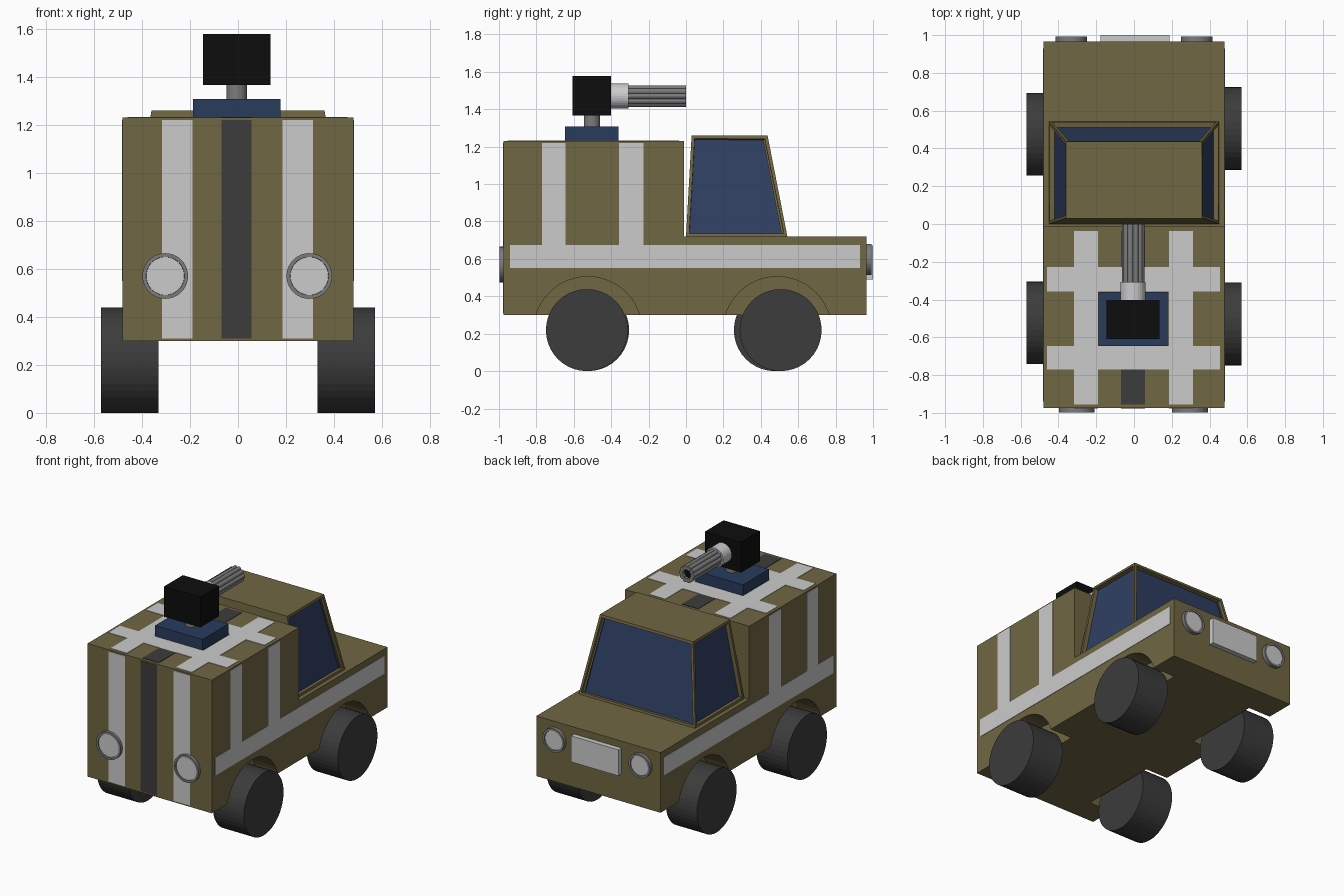
import bpy, bmesh, math
from mathutils import Matrix, Vector

if "Cube" in bpy.data.objects:
    bpy.data.objects.remove(bpy.data.objects["Cube"])


def mat(name, rgb):
    m = bpy.data.materials.new(name)
    m.diffuse_color = (*rgb, 1)
    m.use_nodes = True
    m.node_tree.nodes["Principled BSDF"].inputs["Base Color"].default_value = m.diffuse_color
    return m


KHAKI = mat("khaki", (0.165, 0.135, 0.055))
GLASS = mat("glass", (0.028, 0.05, 0.125))
NAVY = mat("navy", (0.022, 0.045, 0.11))
LIGHT = mat("light_grey", (0.6, 0.6, 0.6))
MID = mat("mid_grey", (0.2, 0.2, 0.2))
DARK = mat("dark_grey", (0.045, 0.045, 0.045))
BLACK = mat("black", (0.004, 0.004, 0.004))


def finish(name, bm, *mats):
    bmesh.ops.recalc_face_normals(bm, faces=bm.faces)
    me = bpy.data.meshes.new(name)
    bm.to_mesh(me)
    bm.free()
    for m in mats:
        me.materials.append(m)
    ob = bpy.data.objects.new(name, me)
    bpy.context.collection.objects.link(ob)
    return ob


def add_box(bm, x, y, z):
    c = [(a + b) / 2 for a, b in (x, y, z)]
    s = [b - a for a, b in (x, y, z)]
    bmesh.ops.create_cube(bm, size=1, matrix=Matrix.Translation(c) @ Matrix.Diagonal((*s, 1)))


def boxes(name, specs, m):
    bm = bmesh.new()
    for s in specs:
        add_box(bm, *s)
    return finish(name, bm, m)


def add_cyl(bm, centre, r, length, axis, seg=32):
    rot = Vector((0, 0, 1)).rotation_difference(Vector(axis)).to_matrix().to_4x4()
    bmesh.ops.create_cone(bm, cap_ends=True, segments=seg, radius1=r, radius2=r,
                          depth=length, matrix=Matrix.Translation(centre) @ rot)


def cylinder(name, centre, r, length, axis, m, seg=32):
    bm = bmesh.new()
    add_cyl(bm, centre, r, length, axis, seg)
    return finish(name, bm, m)


# Body: side profile extruded across the width
W, FRONT, BACK, BOX_END = 0.48, -0.975, 0.966, -0.012
FLOOR, HOOD, ROOF = 0.30, 0.72, 1.23
profile = [(FRONT, FLOOR), (BACK, FLOOR), (BACK, HOOD),
           (BOX_END, HOOD), (BOX_END, ROOF), (FRONT, ROOF)]
bm = bmesh.new()
face = bm.faces.new([bm.verts.new((-W, y, z)) for y, z in profile])
ext = bmesh.ops.extrude_face_region(bm, geom=[face])["geom"]
bmesh.ops.translate(bm, vec=(2 * W, 0, 0), verts=[v for v in ext if isinstance(v, bmesh.types.BMVert)])
body = finish("body", bm, KHAKI)

# Wheel wells cut into both sides
bm = bmesh.new()
for s in (-1, 1):
    for y in (-0.525, 0.488):
        add_cyl(bm, (s * 0.45, y, 0.215), 0.29, 0.28, (1, 0, 0), 48)
cutter = finish("wheel_well_cutter", bm, KHAKI)
cutter.hide_render = True
mod = body.modifiers.new("wells", "BOOLEAN")
mod.operation, mod.solver, mod.object = "DIFFERENCE", "EXACT", cutter
bpy.context.view_layer.objects.active = body
bpy.ops.object.modifier_apply(modifier=mod.name)
bpy.data.objects.remove(cutter)

# Cab: tapered block with recessed windows on the sides and windscreen
bm = bmesh.new()
rings = []
for x, y0, y1, z in ((0.45, 0.0, 0.542, HOOD), (0.36, 0.03, 0.436, 1.26)):
    rings.append([bm.verts.new(p) for p in ((-x, y0, z), (x, y0, z), (x, y1, z), (-x, y1, z))])
low, top = rings
bm.faces.new(low[::-1])
bm.faces.new(top)
sides = [bm.faces.new((low[i], low[(i + 1) % 4], top[(i + 1) % 4], top[i])) for i in range(4)]
bm.normal_update()
windows = sides[1:]
bmesh.ops.inset_individual(bm, faces=windows, thickness=0.024, depth=0)
bmesh.ops.inset_individual(bm, faces=windows, thickness=0.001, depth=-0.028)
for f in windows:
    f.material_index = 1
finish("cab", bm, KHAKI, GLASS)

# Wheels
for label, x, y in (("front_right", 0.45, -0.53), ("front_left", -0.45, -0.523),
                    ("back_right", 0.45, 0.506), ("back_left", -0.45, 0.475)):
    cylinder(label + "_wheel", (x, y, 0.219), 0.219, 0.24, (1, 0, 0), DARK, 40)

# Painted stripes: thin strips laid on each panel
T = 0.003
cross = ((-0.77, -0.645), (-0.358, -0.228))
longs = ((-0.317, -0.19), (0.185, 0.312))
panel_y, panel_z = (-0.955, -0.037), (0.31, 1.22)
for label, x in (("right", (W - T, W + T)), ("left", (-W - T, -W + T))):
    boxes(label + "_side_stripes",
          [(x, (-0.94, 0.93), (0.55, 0.675))] + [(x, y, (0.675, 1.22)) for y in cross], LIGHT)
front_y, roof_z = (FRONT - T, FRONT + T), (ROOF - T, ROOF + T)
boxes("front_stripes", [(x, front_y, panel_z) for x in longs], LIGHT)
boxes("roof_stripes", [(x, panel_y, roof_z) for x in longs]
      + [(x, y, roof_z) for y in cross for x in ((-0.46, -0.317), (-0.19, 0.185), (0.312, 0.456))], LIGHT)
mid = (-0.068, 0.057)
boxes("centre_stripe", [(mid, front_y, panel_z)]
      + [(mid, y, roof_z) for y in ((-0.955, -0.77), (-0.645, -0.358), (-0.228, -0.037))], DARK)


# Round lamps: rim with a slightly sunken lens
def lamp(name, x, y, z, r, direction):
    bm = bmesh.new()
    add_cyl(bm, (x, y, z), r, 0.036, (0, direction, 0), 40)
    bm.normal_update()
    lens = max(bm.faces, key=lambda f: f.normal.y * direction)
    bmesh.ops.inset_individual(bm, faces=[lens], thickness=0.015, depth=0)
    bmesh.ops.inset_individual(bm, faces=[lens], thickness=0.001, depth=-0.006)
    lens.material_index = 1
    finish(name, bm, MID, LIGHT)


for label, s in (("left", -1), ("right", 1)):
    lamp("front_lamp_" + label, s * 0.3 - 0.003, -0.98, 0.57, 0.095, -1)
    lamp("back_lamp_" + label, s * 0.332, 0.974, 0.597, 0.083, 1)

# Grille plate
boxes("grille", [((-0.178, 0.187), (0.955, 1.0), (0.49, 0.672))], LIGHT)

# Turret on the roof
CX, CY, GZ = -0.005, -0.503, 1.47
boxes("turret_base", [((CX - 0.183, CX + 0.183), (-0.646, -0.36), (ROOF, 1.308))], NAVY)
cylinder("turret_post", (CX, CY, 1.34), 0.043, 0.08, (0, 0, 1), MID)
boxes("turret_box", [((CX - 0.14, CX + 0.14), (-0.608, -0.402), (1.366, 1.578))], BLACK)
cylinder("barrel_collar", (CX, -0.358, GZ), 0.067, 0.1, (0, 1, 0), LIGHT)

# Barrel cluster: ring of rods around a dark core
bm = bmesh.new()
for i in range(10):
    a = math.tau * i / 10
    add_cyl(bm, (CX + 0.044 * math.cos(a), -0.16, GZ + 0.044 * math.sin(a)), 0.0155, 0.32, (0, 1, 0), 12)
finish("barrel_rods", bm, MID)
cylinder("barrel_core", (CX, -0.17, GZ), 0.038, 0.3, (0, 1, 0), BLACK, 20)
